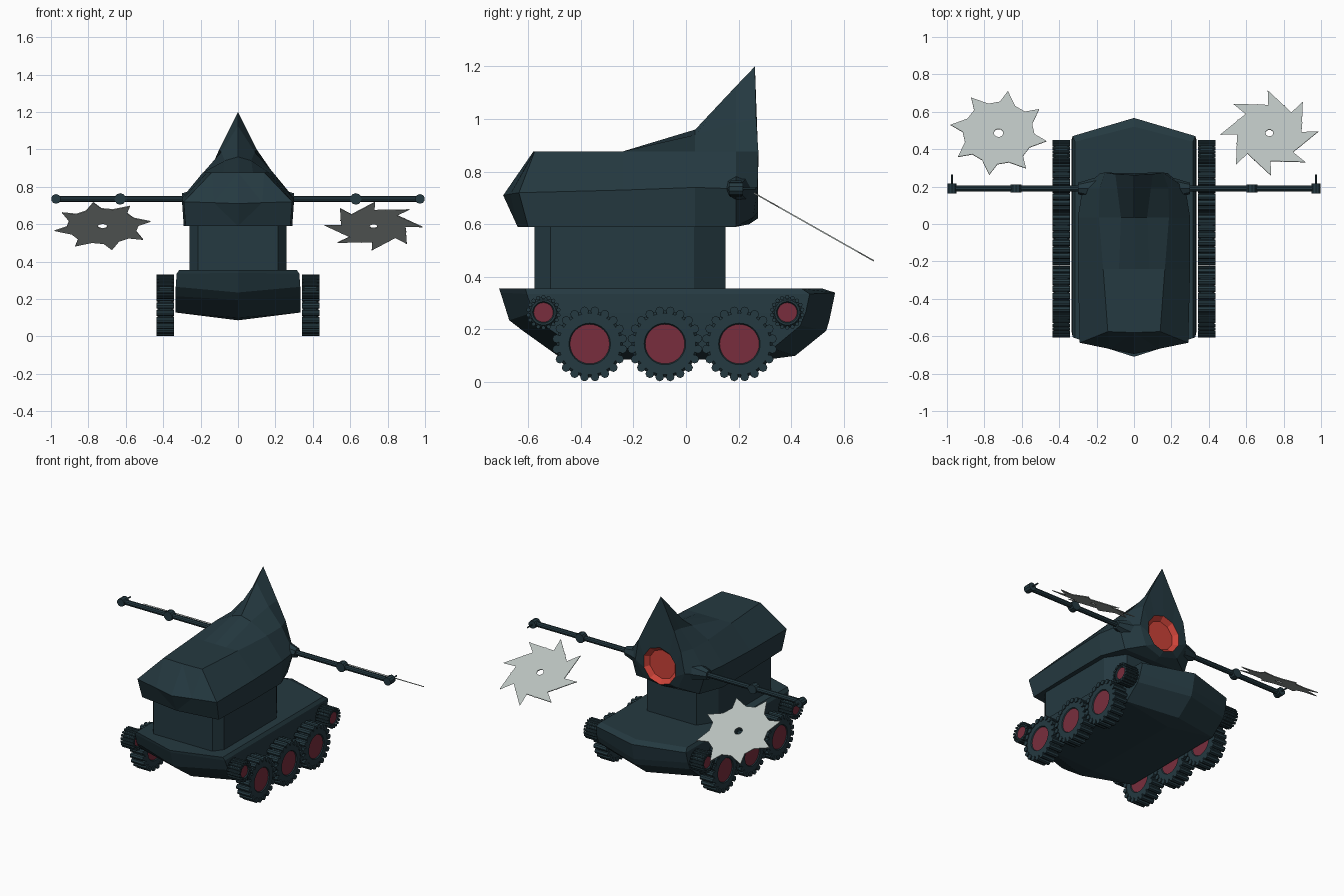
import bpy, bmesh, math
from mathutils import Matrix, Vector

if "Cube" in bpy.data.objects:
    bpy.data.objects.remove(bpy.data.objects["Cube"])


def material(name, rgb):
    m = bpy.data.materials.new(name)
    m.diffuse_color = (*rgb, 1)
    m.use_nodes = True
    m.node_tree.nodes["Principled BSDF"].inputs["Base Color"].default_value = m.diffuse_color
    return m


DARK = material("dark_steel", (0.018, 0.041, 0.052))
HUB = material("hub_red", (0.19, 0.027, 0.047))
EYE = material("eye_red", (0.60, 0.055, 0.04))
BLADE = material("blade_grey", (0.48, 0.53, 0.51))


def finish(bm, name, mats, smooth=None):
    bmesh.ops.remove_doubles(bm, verts=bm.verts, dist=1e-5)
    bmesh.ops.recalc_face_normals(bm, faces=bm.faces)
    me = bpy.data.meshes.new(name)
    bm.to_mesh(me)
    bm.free()
    for m in mats:
        me.materials.append(m)
    ob = bpy.data.objects.new(name, me)
    bpy.context.collection.objects.link(ob)
    if smooth:
        bpy.context.view_layer.objects.active = ob
        ob.select_set(True)
        bpy.ops.object.shade_smooth_by_angle(angle=math.radians(smooth))
        ob.select_set(False)
    return ob


def bridge(bm, a, b, mat=0):
    for i in range(len(a)):
        j = (i + 1) % len(a)
        f = bm.faces.new((a[i], a[j], b[j], b[i]))
        f.material_index = mat


def add_cyl(bm, loc, axis, r1, r2, depth, sides):
    rot = Vector((0, 0, 1)).rotation_difference(Vector(axis)).to_matrix().to_4x4()
    bmesh.ops.create_cone(bm, cap_ends=True, segments=sides, radius1=r1, radius2=r2,
                          depth=depth, matrix=Matrix.Translation(loc) @ rot)


# Hull: stacked six-point outlines with pointed ends and a shallow V belly
bm = bmesh.new()
# half width, side z, centre z, front tip y, front corner y, back corner y, back tip y
levels = [(.315, .355, .355, -.71, -.61, .44, .52),
          (.328, .335, .340, -.705, -.605, .47, .567),
          (.333, .265, .235, -.672, -.58, .455, .545),
          (.335, .215, .195, -.62, -.54, .435, .533),
          (.335, .128, .100, -.487, -.41, .33, .415)]
rings = []
for w, zs, zc, f0, f1, b1, b0 in levels:
    pts = [(0, f0, zc), (w, f1, zs), (w, b1, zs), (0, b0, zc), (-w, b1, zs), (-w, f1, zs)]
    rings.append([bm.verts.new(p) for p in pts])
for a, b in zip(rings, rings[1:]):
    bridge(bm, a, b)
bm.faces.new(rings[0])
keel = [bm.verts.new((0, y, .086)) for y in (-.38, .31)]
r = rings[-1]
for s, e in ((1, 2), (5, 4)):
    bm.faces.new((r[0], r[s], keel[0]))
    bm.faces.new((keel[0], r[s], r[e], keel[1]))
    bm.faces.new((keel[1], r[e], r[3]))
finish(bm, "hull", [DARK])

# Neck: chamfered block
bm = bmesh.new()
half = [(.215, -.575), (.26, -.515), (.26, .03), (.18, .15)]
plan = half + [(-x, y) for x, y in reversed(half)]
lo, hi = ([bm.verts.new((x, y, z)) for x, y in plan] for z in (.345, .60))
bridge(bm, lo, hi)
bm.faces.new(lo)
bm.faces.new(hi)
finish(bm, "neck", [DARK])

# Upper body: half sections from belly centre to crown, mirrored and bridged
sections = [
    [(0, -.64, .59), (.28, -.60, .59), (.29, -.635, .72), (.14, -.575, .877), (.07, -.578, .877), (0, -.58, .877)],
    [(0, -.24, .59), (.29, -.24, .59), (.30, -.24, .73), (.165, -.24, .877), (.08, -.24, .877), (0, -.24, .877)],
    [(0, .035, .59), (.29, .035, .59), (.30, .035, .74), (.187, .035, .877), (.07, .035, .94), (0, .035, .96)],
    [(0, .19, .59), (.23, .19, .59), (.275, .19, .735), (.185, .19, .877), (.09, .19, .985), (0, .19, 1.125)],
    [(0, .24, .60), (.12, .255, .625), (.18, .272, .74), (.155, .275, .877), (.10, .267, 1.0), (0, .262, 1.2)]]
bm = bmesh.new()
rings = []
for sec in sections:
    full = sec + [(-x, y, z) for x, y, z in sec[-2:0:-1]]
    rings.append([bm.verts.new(p) for p in full])
for a, b in zip(rings, rings[1:]):
    bridge(bm, a, b)
# pointed nose panels
f = rings[0]
nose = bm.verts.new((0, -.695, .71))
for side in (1, -1):
    bend = bm.verts.new((side * .13, -.668, .715))
    b, m, s, t = (f[side * k] for k in (1, 2, 3, 4))
    bm.faces.new((f[5], bend, nose))
    bm.faces.new((f[5], t, s, bend))
    bm.faces.new((s, m, bend))
    bm.faces.new((f[0], nose, bend))
    bm.faces.new((f[0], bend, m, b))
# recessed eye in the back face
prev = rings[-1]
for radius, y, mat in ((.122, .274, 0), (.095, .245, 1)):
    ring = []
    for k in range(10):
        a = math.radians(-90 + 36 * k)
        ring.append(bm.verts.new((radius * math.cos(a), y, .745 + radius * math.sin(a))))
    bridge(bm, prev, ring, mat)
    prev = ring
bm.faces.new(prev).material_index = 1
finish(bm, "upper_body", [DARK, EYE])


# Toothed wheels: lathed rim with red discs on both faces and rounded treads
def wheel(name, x, y, z, rim, hub, tooth, count):
    bm = bmesh.new()
    n, w = 32, .043
    profile = [(hub, -w + .006), (hub + .004, -w), (rim - .01, -w), (rim, -w + .01),
               (rim, w - .01), (rim - .01, w), (hub + .004, w), (hub, w - .006)]
    loops = []
    for rad, px in profile:
        loops.append([bm.verts.new((px, rad * math.cos(2 * math.pi * k / n),
                                    rad * math.sin(2 * math.pi * k / n))) for k in range(n)])
    for a, b in zip(loops, loops[1:]):
        bridge(bm, a, b)
    for cap in (loops[0], loops[-1]):
        bm.faces.new(cap).material_index = 1
    for k in range(count):
        a = 2 * math.pi * (k + .5) / count
        add_cyl(bm, (0, rim * math.cos(a), rim * math.sin(a)), (1, 0, 0), tooth, tooth, .094, 8)
    ob = finish(bm, name, [DARK, HUB], 40)
    ob.location = (x, y, z)


for side, label in ((1, "right"), (-1, "left")):
    for i, y in enumerate((-.366, -.08, .203)):
        wheel(f"{label}_road_wheel_{i + 1}", side * .388, y, .145, .127, .075, .0165, 20)
    for pos, y in (("front", -.542), ("rear", .385)):
        wheel(f"{label}_{pos}_small_wheel", side * .388, y, .265, .058, .037, .008, 18)

    # Arm: shoulder mount, rod, elbow, wrist and thin blade pin
    bm = bmesh.new()
    ay, az = .19, .735
    add_cyl(bm, (side * .25, ay, az), (side, 0, 0), .06, .03, .10, 8)
    add_cyl(bm, (side * .62, ay, az), (side, 0, 0), .017, .017, .70, 10)
    add_cyl(bm, (side * .63, ay, az), (0, 1, 0), .031, .031, .042, 10)
    add_cyl(bm, (side * .973, ay, az), (0, 1, 0), .026, .026, .052, 10)
    add_cyl(bm, (side * .973, .235, az), (0, 1, 0), .005, .005, .06, 6)
    finish(bm, f"{label}_arm", [DARK])

    # Saw blade: jagged tilted disc with a centre hole
    bm = bmesh.new()
    phase = 2 if side > 0 else -11
    rim, hole = [], []
    for k in range(8):
        for off, rad in ((0, .262), (9, .192), (28, .188)):
            a = math.radians(phase + 45 * k - side * off)
            rim.append((rad * math.cos(a), rad * math.sin(a)))
            hole.append((.025 * math.cos(a), .025 * math.sin(a)))
    loops = [[bm.verts.new((x, y, z)) for x, y in pts]
             for pts, z in ((rim, .0025), (rim, -.0025), (hole, -.0025), (hole, .0025))]
    for i in range(4):
        bridge(bm, loops[i], loops[(i + 1) % 4])
    blade = finish(bm, f"{label}_saw_blade", [BLADE])
    blade.location = (side * .724, .486, .59)
    blade.rotation_euler = (math.radians(-29.5), 0, 0)
